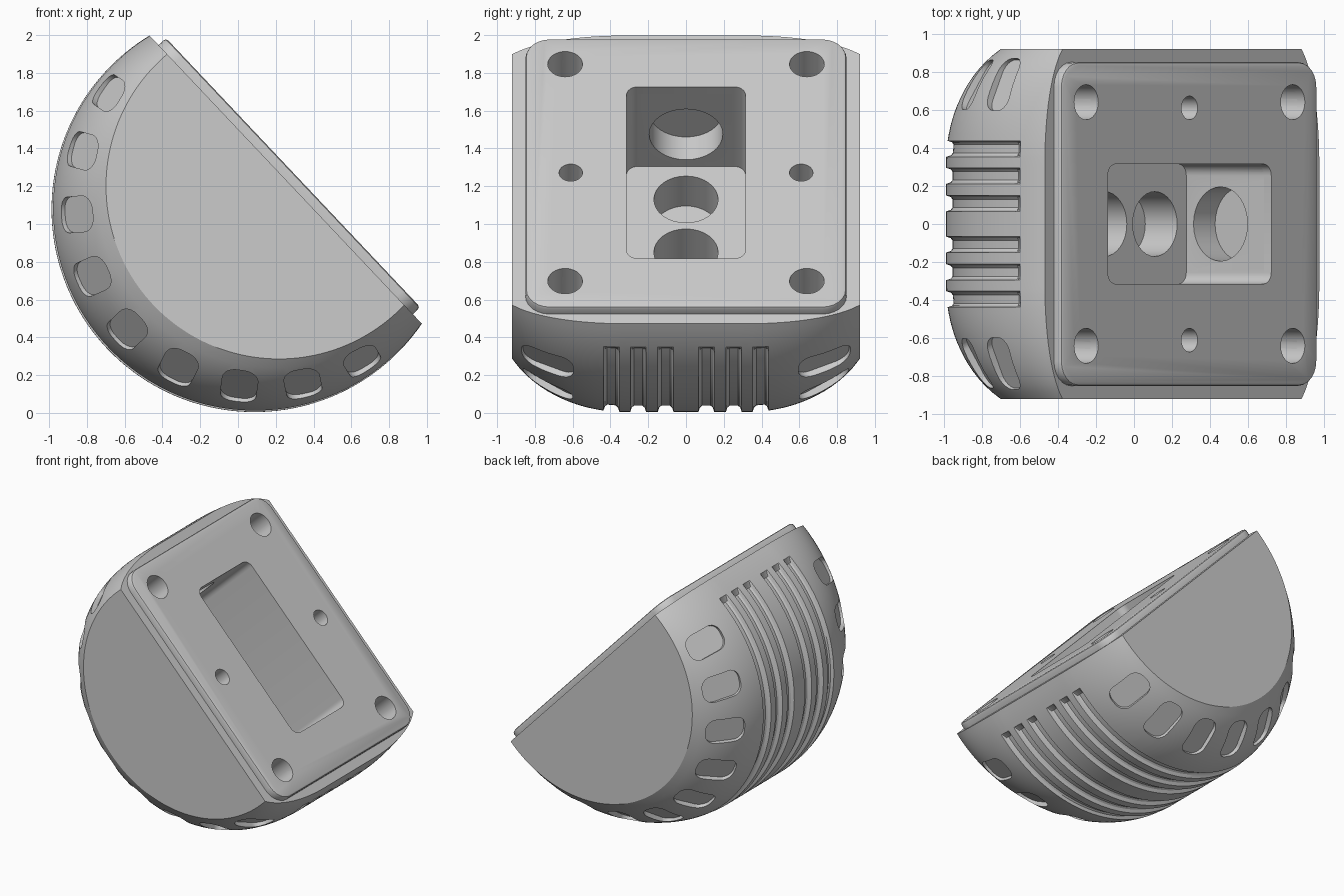
import bpy, bmesh, math
from mathutils import Matrix, Vector

cube = bpy.data.objects.get("Cube")
if cube:
    bpy.data.objects.remove(cube, do_unlink=True)

GREY = (0.6, 0.6, 0.6, 1)
mat = bpy.data.materials.new("plain grey")
mat.use_nodes = True
mat.diffuse_color = GREY
mat.node_tree.nodes["Principled BSDF"].inputs["Base Color"].default_value = GREY

HALF_W = 0.92      # half width of the body
FLAT = 0.32        # half width before the shoulder starts
LID_TOP = 0.054
POCKET_FLOOR = -0.56


def finish(name, bm):
    bmesh.ops.recalc_face_normals(bm, faces=bm.faces)
    mesh = bpy.data.meshes.new(name)
    bm.to_mesh(mesh)
    bm.free()
    mesh.materials.append(mat)
    ob = bpy.data.objects.new(name, mesh)
    bpy.context.collection.objects.link(ob)
    return ob


def rounded_box(name, size, radius, matrix, chamfer=0):
    bm = bmesh.new()
    bmesh.ops.create_cube(bm, size=1, matrix=Matrix.Diagonal((*size, 1)))
    upright = [e for e in bm.edges if abs((e.verts[0].co - e.verts[1].co).z) > size[2] / 2]
    bmesh.ops.bevel(bm, geom=upright, offset=radius, segments=6, profile=0.5, affect='EDGES')
    if chamfer:
        rim = [e for e in bm.edges if all(v.co.z > size[2] * 0.49 for v in e.verts)]
        bmesh.ops.bevel(bm, geom=rim, offset=chamfer, segments=2, profile=0.5, affect='EDGES')
    bmesh.ops.transform(bm, matrix=matrix, verts=bm.verts)
    return finish(name, bm)


def cylinder(name, radius, start, end):
    start, end = Vector(start), Vector(end)
    axis = end - start
    m = Matrix.Translation((start + end) / 2) @ axis.to_track_quat('Z', 'Y').to_matrix().to_4x4()
    bm = bmesh.new()
    bmesh.ops.create_cone(bm, cap_ends=True, segments=32, radius1=radius, radius2=radius,
                          depth=axis.length, matrix=m)
    return finish(name, bm)


def shoulder(y):
    """Radius and centre drop of the round profile at width y."""
    s = max(0, (abs(y) - FLAT) / (HALF_W - FLAT)) * 0.87
    t = (1 - math.sqrt(1 - s * s)) / (1 - math.sqrt(1 - 0.87 ** 2))
    return 1.074 + (0.915 - 1.074) * t, 0.228 + (0.05 - 0.228) * t


def surface(y, f, inset=0):
    """Point on the round shell, f running from one rim to the other."""
    r, c = shoulder(y)
    a0 = math.asin(c / r)
    a = -a0 + f * (math.pi + 2 * a0)
    return Vector(((r - inset) * math.cos(a), y, -c - (r - inset) * math.sin(a)))


# body: half barrel with six grip grooves
grooves = [s * g for g in (0.108, 0.253, 0.395) for s in (-1, 1)]
ys = {s * (FLAT + (HALF_W - FLAT) * i / 16) for i in range(17) for s in (-1, 1)}
ys = {y for y in ys if all(abs(y - g) > 0.06 for g in grooves)} | {0.0}
for g in grooves:
    ys |= {g + d for d in (-0.042, -0.034, -0.022, 0.022, 0.034, 0.042)}
ys = sorted(ys)
STEPS = 96


def groove_depth(y, i):
    f = min(i, STEPS - i) / STEPS
    gap = min(abs(y - g) for g in grooves)
    start = 0.045 if gap < 0.03 else 0.052
    if f < start or gap > 0.04:
        return 0
    return 0.034 if gap < 0.03 else 0.024


bm = bmesh.new()
rows = [[bm.verts.new(surface(y, i / STEPS, groove_depth(y, i))) for i in range(STEPS + 1)] for y in ys]
for a, b in zip(rows, rows[1:]):
    for i in range(STEPS):
        bm.faces.new((a[i], a[i + 1], b[i + 1], b[i]))
    bm.faces.new((a[0], b[0], b[-1], a[-1]))
bm.faces.new(rows[0])
bm.faces.new(rows[-1])
body = finish("body", bm)

# lid plate, sunk slightly into the body
lid = rounded_box("lid_plate", (1.96, 1.70, 0.064), 0.13,
                  Matrix.Translation((0, 0, LID_TOP - 0.032)), 0.018)

# cutters shared by body and lid
cutters = [rounded_box("pocket_cutter", (1.25, 0.63, 0.2 - POCKET_FLOOR), 0.06,
                       Matrix.Translation((0, 0, (0.2 + POCKET_FLOOR) / 2)))]
for u in (-0.79, 0.79):
    for y in (-0.64, 0.64):
        cutters.append(cylinder("corner_hole_cutter", 0.092, (u, y, 0.2), (u, y, -0.3)))
for y in (-0.61, 0.61):
    cutters.append(cylinder("side_hole_cutter", 0.062, (0, y, 0.2), (0, y, -0.3)))
shared = len(cutters)

# holes inside the pocket
for u in (-0.385, 0, 0.385):
    cutters.append(cylinder("floor_hole_cutter", 0.17, (u, 0, -0.4), (u, 0, POCKET_FLOOR - 0.23)))
for s in (-1, 1):
    cutters.append(cylinder("end_hole_cutter", 0.195, (s * 0.5, 0, -0.313), (s * 0.79, 0, -0.313)))

# finger dimples around both shoulders
for side in (-1, 1):
    for k in range(-4, 5):
        f, y, e = 0.5 + k * 0.0985, side * 0.74, 0.01
        p = surface(y, f)
        along = (surface(y, f + e) - surface(y, f - e)).normalized()
        across = (surface(y + e, f) - surface(y - e, f)).normalized()
        out = along.cross(across).normalized()
        if out.dot(p) < 0:
            out, along = -out, -along
        across = out.cross(along)
        m = Matrix((along, across, out)).transposed().to_4x4()
        m.translation = p + out * 0.06
        cutters.append(rounded_box("dimple_cutter", (0.19, 0.30, 0.2), 0.075, m))


def cut(ob, tools):
    bpy.context.view_layer.objects.active = ob
    for tool in tools:
        mod = ob.modifiers.new("cut", 'BOOLEAN')
        mod.operation, mod.solver, mod.object = 'DIFFERENCE', 'EXACT', tool
        bpy.ops.object.modifier_apply(modifier=mod.name)


cut(body, cutters)
cut(lid, cutters[:shared])
for tool in cutters:
    bpy.data.objects.remove(tool, do_unlink=True)

# tilt everything onto its round side
tilt = Matrix.Translation((0.2525, 0, 1.235)) @ Matrix.Rotation(math.atan2(0.727, 0.687), 4, 'Y')
bpy.ops.object.select_all(action='DESELECT')
for ob in (body, lid):
    ob.data.transform(tilt)
    ob.select_set(True)
bpy.context.view_layer.objects.active = body
bpy.ops.object.shade_smooth_by_angle(angle=math.radians(30))
